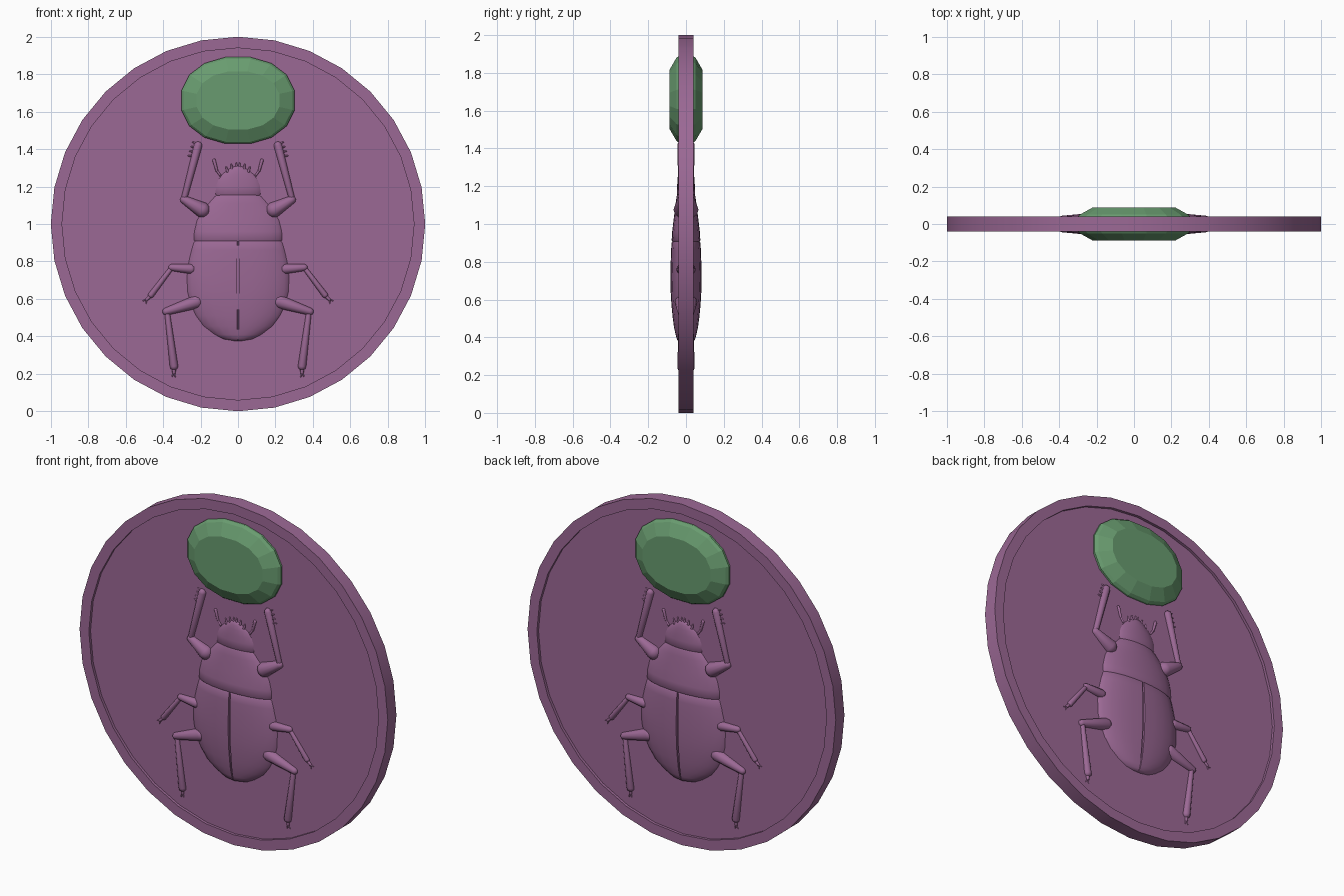
import bpy, bmesh, math
from mathutils import Vector

if "Cube" in bpy.data.objects:
    bpy.data.objects.remove(bpy.data.objects["Cube"])


def material(name, rgb):
    m = bpy.data.materials.new(name)
    m.diffuse_color = (*rgb, 1)
    m.use_nodes = True
    m.node_tree.nodes["Principled BSDF"].inputs["Base Color"].default_value = m.diffuse_color
    return m


PURPLE = material("purple", (0.33, 0.14, 0.30))
GREEN = material("green", (0.14, 0.33, 0.16))


def finish(name, bm, mat, smooth=35, mirror=None):
    bmesh.ops.recalc_face_normals(bm, faces=bm.faces)
    me = bpy.data.meshes.new(name)
    bm.to_mesh(me)
    bm.free()
    me.materials.append(mat)
    ob = bpy.data.objects.new(name, me)
    bpy.context.collection.objects.link(ob)
    if mirror:
        mod = ob.modifiers.new("mirror", 'MIRROR')
        mod.use_axis = mirror
        mod.use_mirror_merge = False
    if smooth:
        bpy.ops.object.select_all(action='DESELECT')
        ob.select_set(True)
        bpy.context.view_layer.objects.active = ob
        bpy.ops.object.shade_smooth_by_angle(angle=math.radians(smooth))
    return ob


def loft(rings):
    bm = bmesh.new()
    loops = [[bm.verts.new(p) for p in ring] for ring in rings]
    n = len(loops[0])
    for a, b in zip(loops, loops[1:]):
        for i in range(n):
            j = (i + 1) % n
            bm.faces.new((a[i], a[j], b[j], b[i]))
    bm.faces.new(loops[0])
    bm.faces.new(loops[-1])
    return bm


def upright(n, rx, rz, y, cz, power=1.0, shift=0.0):
    """Ring facing the y axis."""
    pts = []
    for i in range(n):
        t = math.tau * (i + shift) / n
        c, s = math.cos(t), math.sin(t)
        pts.append((rx * math.copysign(abs(c) ** power, c), y,
                    cz + rz * math.copysign(abs(s) ** power, s)))
    return pts


def body(name, profile, groove=False):
    """Loft (z, half width, half depth) sections along z."""
    angles = [(math.tau * i / 24, 1.0) for i in range(24)]
    if groove:
        for mid in (90, 270):
            angles = [a for a in angles if abs(math.degrees(a[0]) - mid) > 0.5]
            angles += [(math.radians(mid + d), f) for d, f in ((-1.3, 1), (-0.9, .9), (0.9, .9), (1.3, 1))]
        angles.sort()
    rings = [[(w * math.cos(t), d * f * math.sin(t), z) for t, f in angles] for z, w, d in profile]
    return finish(name, loft(rings), PURPLE, 40)


def strut(bm, p, q, r1, r2, y=-0.024):
    """Tapered limb segment with rounded ends, p and q in x, z."""
    p, q = Vector((p[0], y, p[1])), Vector((q[0], y, q[1]))
    axis = (q - p).normalized()
    side = axis.cross(Vector((0, 1, 0)))
    rings = []
    for c, off, r in ((p, -.9, r1 * .35), (p, -.5, r1 * .85), (p, 0, r1),
                      (q, 0, r2), (q, .5, r2 * .85), (q, .9, r2 * .35)):
        o = c + axis * off * max(r1 if c is p else r2, .002)
        rings.append([o + side * r * math.cos(math.tau * i / 12)
                      + Vector((0, 1, 0)) * r * math.sin(math.tau * i / 12) for i in range(12)])
    part = loft(rings)
    me = bpy.data.meshes.new("tmp")
    part.to_mesh(me)
    part.free()
    bm.from_mesh(me)
    bpy.data.meshes.remove(me)


def limb(name, segments):
    bm = bmesh.new()
    for s in segments:
        strut(bm, *s)
    return finish(name, bm, PURPLE, 40, (True, True, False))


# Disc with a shallow recess on both faces
disc_profile = [(.94, -.024), (.94, -.04), (1, -.04), (1, .04), (.94, .04), (.94, .024)]
finish("disc", loft([upright(32, r, r, y, 1) for r, y in disc_profile]), PURPLE)

# Faceted oval gem set through the disc
gem_profile = [(.225, .158, -.088), (.295, .225, -.05), (.308, .235, -.035),
               (.308, .235, .035), (.295, .225, .05), (.225, .158, .088)]
finish("gem", loft([upright(16, a, b, y, 1.66, .92, .5) for a, b, y in gem_profile]), GREEN, None)

# Beetle body
body("wing_cases", [(.376, .03, .035), (.385, .09, .046), (.41, .14, .054), (.455, .2, .064),
                    (.51, .24, .071), (.57, .267, .077), (.64, .284, .081), (.72, .286, .082),
                    (.8, .276, .081), (.86, .262, .079), (.902, .25, .076), (.909, .243, .071)], True)
body("thorax", [(.907, .243, .071), (.914, .25, .076), (.96, .249, .073), (1.02, .237, .066),
                (1.07, .208, .06), (1.11, .175, .055), (1.145, .143, .05), (1.155, .13, .046)])
body("head", [(1.15, .13, .043), (1.157, .138, .048), (1.2, .138, .047), (1.235, .125, .045),
              (1.265, .103, .042), (1.29, .07, .038), (1.305, .04, .032), (1.311, .015, .026)])

# Small teeth along the front of the head
limb("head_teeth", [((.1 * math.sin(a), 1.19 + .105 * math.cos(a)),
                     (.115 * math.sin(a), 1.2 + .125 * math.cos(a)), .008, .004)
                    for a in (.08, .32, .58)])

# Antennae
limb("antennae", [((.095, 1.26), (.113, 1.285), .006, .006),
                  ((.113, 1.285), (.128, 1.34), .007, .009)])

# Front legs with digging teeth
limb("front_legs", [((.19, 1.075), (.288, 1.13), .042, .022),
                    ((.288, 1.135), (.213, 1.42), .016, .022)]
     + [((.235 - .008 * i, 1.36 + .022 * i), (.265 - .008 * i, 1.365 + .024 * i), .006, .004)
        for i in range(4)])

# Middle legs
limb("middle_legs", [((.25, .76), (.355, .768), .027, .018),
                     ((.355, .765), (.465, .62), .012, .016),
                     ((.465, .618), (.488, .596), .009, .008),
                     ((.488, .596), (.506, .59), .005, .003),
                     ((.488, .596), (.492, .575), .005, .003)])

# Hind legs
limb("hind_legs", [((.22, .585), (.385, .532), .036, .02),
                   ((.378, .525), (.342, .24), .014, .022),
                   ((.342, .238), (.342, .205), .011, .009),
                   ((.342, .205), (.353, .185), .005, .003),
                   ((.342, .205), (.335, .183), .005, .003)])
